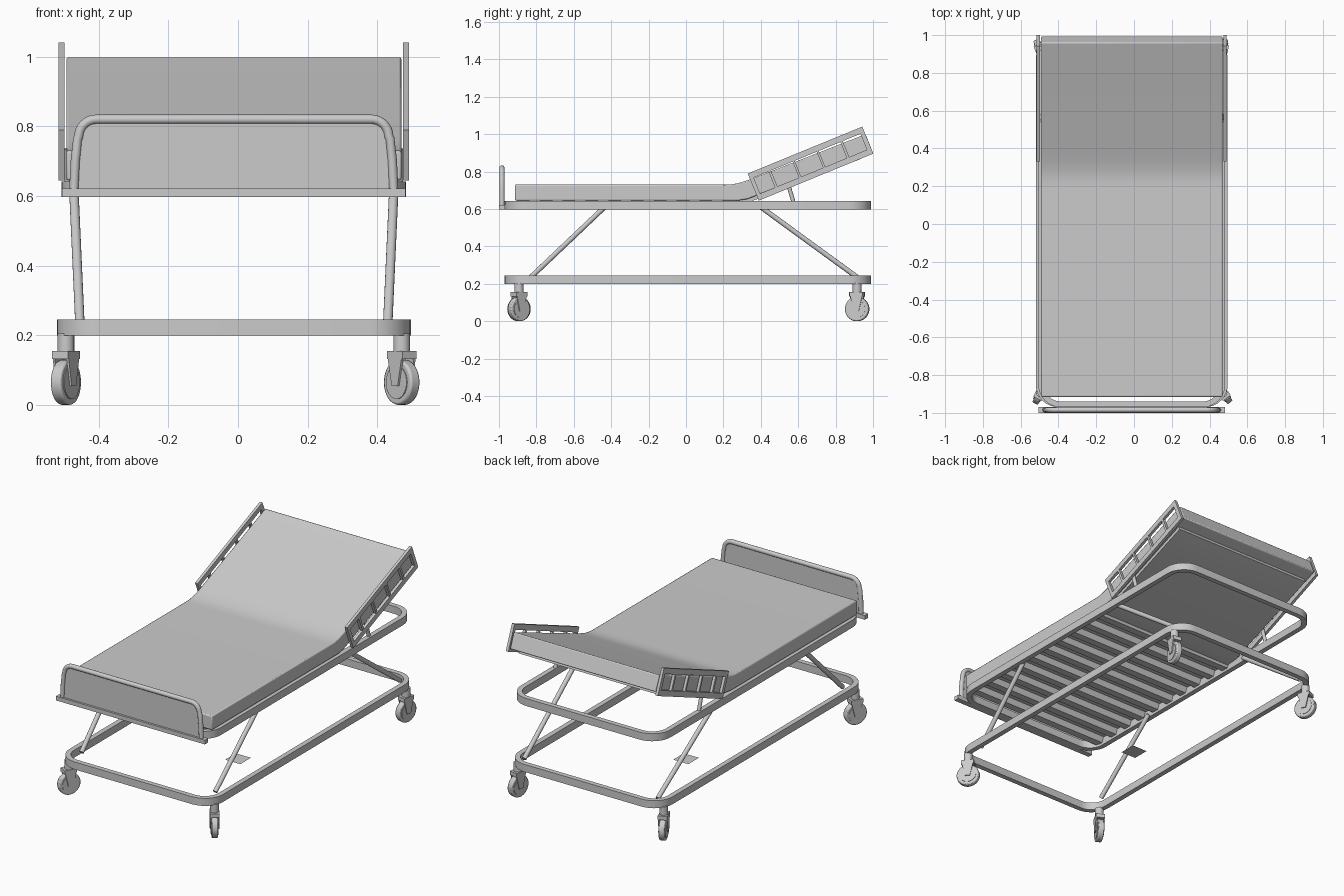
import bpy, bmesh, math
from mathutils import Matrix, Vector

if "Cube" in bpy.data.objects:
    bpy.data.objects.remove(bpy.data.objects["Cube"])

CX = -0.012                      # body centre line
TILT = math.radians(22.3)        # backrest angle


def make(name, bm, bevel=0):
    bmesh.ops.recalc_face_normals(bm, faces=bm.faces[:])
    me = bpy.data.meshes.new(name)
    bm.to_mesh(me)
    bm.free()
    ob = bpy.data.objects.new(name, me)
    bpy.context.collection.objects.link(ob)
    ob.location.x = CX
    if bevel:
        m = ob.modifiers.new("bevel", 'BEVEL')
        m.width, m.segments, m.limit_method = bevel, 2, 'ANGLE'
    return ob


def add_box(bm, lo, hi, mat=Matrix()):
    lo, hi = Vector(lo), Vector(hi)
    size = Matrix.Diagonal((*(hi - lo), 1))
    bmesh.ops.create_cube(bm, size=1, matrix=mat @ Matrix.Translation((lo + hi) / 2) @ size)


def add_rod(bm, a, b, r, seg=16, mat=Matrix()):
    a, b = Vector(a), Vector(b)
    rot = (b - a).to_track_quat('Z', 'Y').to_matrix().to_4x4()
    bmesh.ops.create_cone(bm, cap_ends=True, segments=seg, radius1=r, radius2=r, depth=(b - a).length,
                          matrix=mat @ Matrix.Translation((a + b) / 2) @ rot)


def add_prism(bm, pts, x0, x1, mat=Matrix()):
    """Extrude a (y, z) profile along x."""
    face = bm.faces.new([bm.verts.new(mat @ Vector((x0, y, z))) for y, z in pts])
    new = bmesh.ops.extrude_face_region(bm, geom=[face])["geom"]
    off = mat.to_3x3() @ Vector((x1 - x0, 0, 0))
    bmesh.ops.translate(bm, vec=off, verts=[v for v in new if isinstance(v, bmesh.types.BMVert)])


def rounded_rect(hx, y0, y1, r, n=8):
    pts = []
    for k, (cx, cy) in enumerate([(hx - r, y1 - r), (r - hx, y1 - r), (r - hx, y0 + r), (hx - r, y0 + r)]):
        for i in range(n + 1):
            a = math.pi / 2 * (k + i / n)
            pts.append((cx + r * math.cos(a), cy + r * math.sin(a)))
    return pts


def ring(name, hx, y0, y1, r, w, z0, z1):
    bm = bmesh.new()
    outer = rounded_rect(hx, y0, y1, r)
    inner = rounded_rect(hx - w, y0 + w, y1 - w, r - w)
    loops = [[bm.verts.new((x, y, z)) for x, y in p]
             for p, z in ((outer, z0), (outer, z1), (inner, z1), (inner, z0))]
    n = len(outer)
    for k in range(4):
        a, b = loops[k], loops[(k + 1) % 4]
        for i in range(n):
            j = (i + 1) % n
            bm.faces.new((a[i], a[j], b[j], b[i]))
    return make(name, bm)


# Lower and upper frames
ring("lower_frame", 0.508, -0.97, 0.99, 0.12, 0.03, 0.2, 0.245)
ring("upper_frame", 0.495, -0.97, 0.99, 0.12, 0.03, 0.597, 0.642)

# Diagonal legs and backrest props
for s, side in ((-1, "left"), (1, "right")):
    bm = bmesh.new()
    add_rod(bm, (s * 0.459, -0.435, 0.61), (s * 0.442, -0.83, 0.235), 0.0135)
    make(side + "_front_leg", bm)
    bm = bmesh.new()
    add_rod(bm, (s * 0.459, 0.4, 0.61), (s * 0.442, 0.915, 0.235), 0.0135)
    make(side + "_rear_leg", bm)
    bm = bmesh.new()
    add_rod(bm, (s * 0.475, 0.545, 0.735), (s * 0.475, 0.578, 0.625), 0.011)
    make(side + "_backrest_prop", bm)

# Slats under the flat part
bm = bmesh.new()
for i in range(10):
    y = -0.87 + i * 0.122
    add_prism(bm, [(y - 0.022, 0.612), (y + 0.022, 0.612), (y + 0.034, 0.645), (y - 0.034, 0.645)], -0.47, 0.47)
make("slats", bm)

# Mattress with a soft bend, and the board under its raised end
bm = bmesh.new()
add_prism(bm, [(-0.915, 0.645), (0.28, 0.645), (0.33, 0.653), (0.995, 0.912), (0.96, 1.0),
               (0.36, 0.764), (0.32, 0.75), (0.28, 0.738), (0.24, 0.731), (0.2, 0.73), (-0.915, 0.73)],
          -0.481, 0.481)
make("mattress", bm, 0.006)
bm = bmesh.new()
add_prism(bm, [(0.25, 0.647), (0.33, 0.655), (0.93, 0.889), (0.937, 0.868), (0.33, 0.633), (0.25, 0.627)],
          -0.462, 0.462)
make("backrest_board", bm)

# Side rails with five openings
L, H = 0.662, 0.156
rail = Matrix.Translation((0, 0.33, 0.789)) @ Matrix.Rotation(TILT, 4, 'X')
for s, side in ((-1, "left"), (1, "right")):
    x0, x1 = sorted((s * 0.486, s * 0.503))
    bm = bmesh.new()
    add_box(bm, (x0, 0, -0.032), (x1, L, 0), rail)
    add_box(bm, (x0, 0, -H), (x1, L, -H + 0.032), rail)
    for a, b in ((0, 0.021), (0.107, 0.121), (0.246, 0.258), (0.385, 0.397), (0.522, 0.536), (L - 0.024, L)):
        add_box(bm, (x0, a, -H + 0.03), (x1, b, -0.03), rail)
    make(side + "_side_rail", bm)

# Footboard: bent tube, panel and base bar
path = [(-0.459, 0.615), (-0.455, 0.70), (-0.448, 0.765)]
for i in range(9):
    a = math.pi - math.pi / 2 * i / 8
    path.append((-0.395 + 0.05 * math.cos(a), 0.77 + 0.05 * math.sin(a)))
path += [(-x, z) for x, z in reversed(path)]
cu = bpy.data.curves.new("footboard_tube", 'CURVE')
cu.dimensions, cu.bevel_depth, cu.bevel_resolution, cu.use_fill_caps = '3D', 0.0135, 4, True
sp = cu.splines.new('POLY')
sp.points.add(len(path) - 1)
for p, (x, z) in zip(sp.points, path):
    p.co = (x, -0.984, z, 1)
tube = bpy.data.objects.new("footboard_tube", cu)
tube.location.x = CX
bpy.context.collection.objects.link(tube)
bm = bmesh.new()
face = bm.faces.new([bm.verts.new((x, -0.988, z)) for x, z in path])
new = bmesh.ops.extrude_face_region(bm, geom=[face])["geom"]
bmesh.ops.translate(bm, vec=(0, 0.01, 0), verts=[v for v in new if isinstance(v, bmesh.types.BMVert)])
make("footboard_panel", bm)
bm = bmesh.new()
add_box(bm, (-0.493, -1, 0.597), (0.493, -0.968, 0.622))
make("footboard_bar", bm)

# Swivel casters, each turned its own way
for name, x, y, turn in (("front_left", -0.482, -0.893, -28), ("front_right", 0.482, -0.893, 38),
                         ("rear_left", -0.482, 0.915, 22), ("rear_right", 0.482, 0.915, -12)):
    m = Matrix.Translation((x, y, 0)) @ Matrix.Rotation(math.radians(turn), 4, 'Z')
    bm = bmesh.new()
    add_rod(bm, (0, 0, 0.14), (0, 0, 0.205), 0.024, 20, m)
    add_box(bm, (-0.026, -0.036, 0.132), (0.026, 0.036, 0.155), m)
    for s in (-1, 1):
        add_prism(bm, [(-0.036, 0.15), (-0.014, 0.055), (0.014, 0.055), (0.036, 0.15)], s * 0.019, s * 0.026, m)
    make(name + "_caster_fork", bm)
    bm = bmesh.new()
    add_rod(bm, (-0.017, 0, 0.065), (0.017, 0, 0.065), 0.065, 32, m)
    make(name + "_caster_wheel", bm, 0.006)
    bm = bmesh.new()
    add_rod(bm, (-0.02, 0, 0.065), (0.02, 0, 0.065), 0.048, 32, m)
    make(name + "_caster_hub", bm)

# Small flat plate on the floor at the centre
bm = bmesh.new()
bmesh.ops.create_grid(bm, x_segments=1, y_segments=1, size=0.05, matrix=Matrix.Translation((0.012, 0, 0.001)))
make("floor_plate", bm)

# Smooth the round parts, keep edges sharp
for ob in bpy.context.collection.objects:
    if ob.type == 'MESH':
        ob.select_set(True)
        bpy.context.view_layer.objects.active = ob
bpy.ops.object.shade_smooth_by_angle(angle=math.radians(30))
